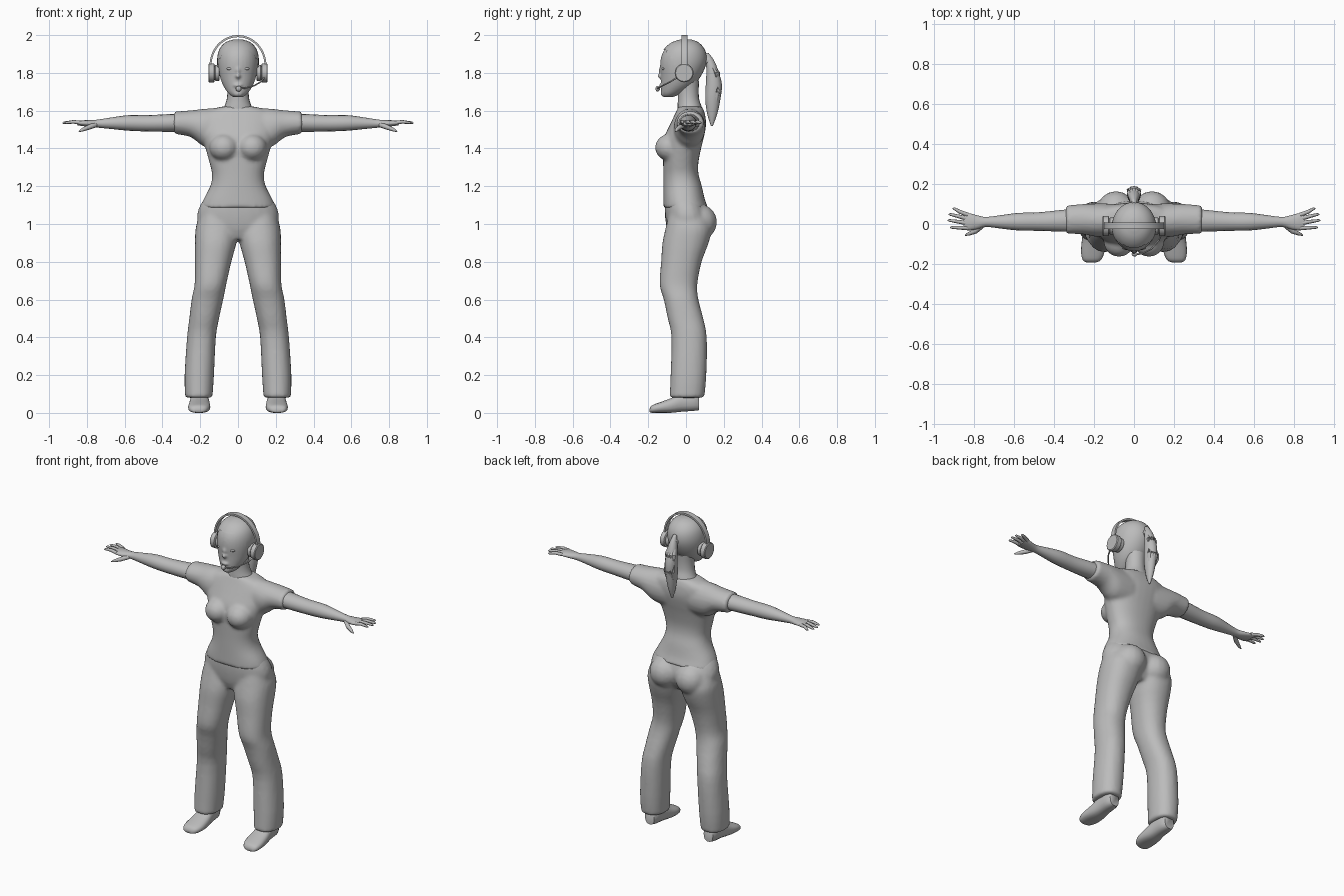
import bpy, bmesh, math
from mathutils import Vector, Matrix

grey = bpy.data.materials.new("soft_grey")
grey.diffuse_color = (0.5, 0.5, 0.5, 1)


def skin(bm, rings):
    """Bridge closed point rings into a capped tube."""
    rows = [[bm.verts.new(p) for p in ring] for ring in rings]
    n = len(rows[0])
    for a, b in zip(rows, rows[1:]):
        for i in range(n):
            bm.faces.new((a[i], a[(i + 1) % n], b[(i + 1) % n], b[i]))
    bm.faces.new(rows[0][::-1])
    bm.faces.new(rows[-1])


def smooth_rows(rows, steps):
    """Catmull-Rom interpolation of section tables."""
    out = []
    for i in range(len(rows) - 1):
        p = [rows[max(0, min(len(rows) - 1, i + k))] for k in (-1, 0, 1, 2)]
        for s in range(steps):
            t = s / steps
            out.append([b + 0.5 * t * (c - a + t * (2*a - 5*b + 4*c - d + t * (3*(b - c) + d - a)))
                        for a, b, c, d in zip(*p)])
    return out + [rows[-1]]


def loft(bm, axis, rows, sides=24, steps=3, mirror=False, power=1.0):
    """Rows are (position, low, high, low, high) oval sections along an axis."""
    for sx in ((1, -1) if mirror else (1,)):
        rings = []
        for t, a0, a1, b0, b1 in smooth_rows(rows, steps):
            ring = []
            for i in range(sides):
                ang = math.tau * i / sides
                c, s = math.cos(ang), math.sin(ang)
                a = (a0 + a1) / 2 + (a1 - a0) / 2 * math.copysign(abs(c) ** power, c)
                b = (b0 + b1) / 2 + (b1 - b0) / 2 * math.copysign(abs(s) ** power, s)
                x, y, z = {"x": (t, a, b), "y": (a, t, b), "z": (a, b, t)}[axis]
                ring.append((x * sx, y, z))
            rings.append(ring)
        skin(bm, rings)


def tube(bm, path, radii, sides=8, mirror=False):
    """Tapered tube through points."""
    pts = [Vector(p) for p in path]
    for sx in ((1, -1) if mirror else (1,)):
        rings = []
        for i, p in enumerate(pts):
            d = pts[min(i + 1, len(pts) - 1)] - pts[max(i - 1, 0)]
            q = d.to_track_quat("Z", "Y")
            ring = [p + q @ Vector((math.cos(a), math.sin(a), 0)) * radii[i]
                    for a in (math.tau * k / sides for k in range(sides))]
            rings.append([(v.x * sx, v.y, v.z) for v in ring])
        skin(bm, rings)


def blob(bm, centre, size, mirror=False):
    for sx in ((1, -1) if mirror else (1,)):
        m = Matrix.Translation((centre[0] * sx, *centre[1:])) @ Matrix.Diagonal((*size, 1))
        bmesh.ops.create_uvsphere(bm, u_segments=16, v_segments=10, radius=1, matrix=m)


def finish(bm, name, voxel=0, rounds=5, angle=50):
    bmesh.ops.recalc_face_normals(bm, faces=bm.faces)
    me = bpy.data.meshes.new(name)
    bm.to_mesh(me)
    bm.free()
    me.materials.append(grey)
    ob = bpy.data.objects.new(name, me)
    bpy.context.collection.objects.link(ob)
    bpy.ops.object.select_all(action="DESELECT")
    ob.select_set(True)
    bpy.context.view_layer.objects.active = ob
    bpy.ops.object.shade_smooth_by_angle(angle=math.radians(angle))
    if voxel:  # fuse overlapping forms into one soft surface
        r = ob.modifiers.new("fuse", "REMESH")
        r.mode, r.voxel_size, r.use_smooth_shade = "VOXEL", voxel, True
        s = ob.modifiers.new("soften", "SMOOTH")
        s.factor, s.iterations = 0.5, rounds
    return ob


# Trousers: pelvis, seat and two flared legs
bm = bmesh.new()
loft(bm, "z", [(0.92, -.10, .10, -.08, .08), (0.97, -.19, .19, -.10, .11), (1.03, -.218, .218, -.11, .125),
               (1.09, -.205, .205, -.113, .11), (1.14, -.175, .175, -.108, .085)], power=.9)
loft(bm, "z", [(0.08, .135, .28, -.087, .097), (0.2, .127, .283, -.082, .108), (0.4, .117, .27, -.077, .110),
               (0.5, .10, .258, -.097, .092), (0.6, .078, .246, -.118, .066), (0.68, .062, .23, -.14, .06),
               (0.8, .035, .228, -.132, .083), (0.9, .008, .228, -.125, .12), (0.98, .0, .224, -.108, .135),
               (1.06, .02, .20, -.09, .10)], mirror=True, power=.9)
blob(bm, (.09, .07, 1.01), (.095, .095, .095), True)
finish(bm, "trousers", .011)

# Shirt: torso, bust and short sleeves
bm = bmesh.new()
loft(bm, "z", [(1.085, -.20, .20, -.12, .118), (1.13, -.183, .183, -.12, .10), (1.2, -.147, .147, -.12, .084),
               (1.26, -.137, .137, -.12, .067), (1.32, -.15, .15, -.121, .065), (1.4, -.172, .172, -.122, .08),
               (1.46, -.188, .188, -.115, .095), (1.52, -.20, .20, -.088, .106), (1.57, -.20, .20, -.064, .103),
               (1.6, -.165, .165, -.05, .095), (1.622, -.085, .085, -.04, .085)], sides=32, power=.88)
blob(bm, (.075, -.085, 1.405), (.078, .08, .072), True)
loft(bm, "x", [(.08, -.06, .10, 1.40, 1.618), (.18, -.065, .103, 1.41, 1.61), (.25, -.052, .10, 1.46, 1.602),
               (.34, -.049, .093, 1.477, 1.595)], mirror=True)
finish(bm, "shirt", .011, 4)

# Bare arms, palms and fingers
bm = bmesh.new()
loft(bm, "x", [(.28, -.04, .078, 1.49, 1.585), (.36, -.038, .07, 1.488, 1.582), (.48, -.034, .058, 1.49, 1.576),
               (.58, -.032, .055, 1.494, 1.576), (.67, -.022, .043, 1.503, 1.564), (.74, -.014, .035, 1.51, 1.553),
               (.78, -.025, .043, 1.513, 1.55), (.82, -.032, .053, 1.518, 1.549), (.85, -.028, .054, 1.523, 1.545)],
     sides=16, mirror=True)
for y0, y1, tip in ((.046, .077, .905), (.026, .048, .925), (.003, .018, .93), (-.02, -.017, .918)):
    tube(bm, [(.83, y0, 1.535), (.87, (y0 + y1) / 2, 1.541), (tip - .008, y1, 1.536), (tip, y1, 1.534)],
         [.011, .0095, .0065, .002], mirror=True)
tube(bm, [(.755, -.005, 1.525), (.79, -.035, 1.512), (.825, -.05, 1.498), (.843, -.056, 1.49)],
     [.014, .013, .009, .003], mirror=True)
finish(bm, "arms", angle=80)

# Shoes
bm = bmesh.new()
loft(bm, "y", [(-.192, .19, .235, .004, .022), (-.18, .165, .255, 0, .04), (-.14, .148, .264, 0, .056),
               (-.08, .148, .26, 0, .078), (-.02, .155, .252, .006, .11), (.04, .16, .248, .01, .115),
               (.07, .172, .236, .014, .10)], sides=18, mirror=True, power=.8)
finish(bm, "shoes", angle=60)

# Neck
bm = bmesh.new()
loft(bm, "z", [(1.58, -.10, .10, -.045, .09), (1.62, -.074, .074, -.045, .083), (1.66, -.06, .06, -.043, .07),
               (1.71, -.056, .056, -.045, .067), (1.76, -.06, .06, -.05, .07)], sides=20)
finish(bm, "neck", angle=80)

# Head with nose, brow, lips and eye sockets
skull = [(1.672, -.025, .025, -.118, -.07), (1.69, -.05, .05, -.13, -.025), (1.73, -.077, .077, -.132, .035),
         (1.78, -.096, .096, -.133, .075), (1.84, -.106, .106, -.137, .102), (1.89, -.104, .104, -.13, .105),
         (1.93, -.09, .09, -.108, .09), (1.96, -.06, .06, -.07, .06), (1.974, -.018, .018, -.025, .022)]
bm = bmesh.new()
loft(bm, "z", skull, sides=32)
tube(bm, [(0, -.128, 1.84), (0, -.137, 1.81), (0, -.143, 1.785), (0, -.13, 1.772)], [.006, .011, .014, .008])
blob(bm, (0, -.13, 1.733), (.026, .014, .009))
blob(bm, (0, -.12, 1.69), (.025, .014, .016))
finish(bm, "head", .007, 3)
bm = bmesh.new()
blob(bm, (.041, -.117, 1.822), (.019, .012, .008), True)
finish(bm, "eyes", angle=80)

# Hair cap cut along a sloping hairline
bm = bmesh.new()
loft(bm, "z", [(z + .003, a - .004, b + .004, c - .003, d + .004) for z, a, b, c, d in skull], sides=32)
low = [f for f in bm.faces
       if f.calc_center_median().z < max(1.74, 1.905 - 1.1 * (f.calc_center_median().y + .10))]
bmesh.ops.delete(bm, geom=low, context="FACES")
finish(bm, "hair_cap", angle=80)

# Ponytail: main lock with a few thin strands
bm = bmesh.new()
loft(bm, "z", [(1.52, -.006, .006, .132, .142), (1.58, -.02, .02, .113, .165), (1.66, -.032, .032, .102, .182),
               (1.74, -.035, .035, .105, .19), (1.82, -.03, .03, .108, .168), (1.87, -.02, .02, .10, .146),
               (1.905, -.010, .010, .098, .12)], sides=12)
for k in range(-2, 3):
    tube(bm, [(.004 * k, .11, 1.89), (.012 * k, .17 - .003 * k * k, 1.80), (.013 * k, .18 - .003 * k * k, 1.70),
              (.006 * k, .145, 1.55 + .012 * abs(k))], [.006, .011, .011, .002], sides=6)
tube(bm, [(0, .085, 1.865), (0, .125, 1.865)], [.022, .022], sides=12)
finish(bm, "ponytail", angle=60)

# Headset band
bm = bmesh.new()
rings = []
for i in range(33):
    a = math.pi * i / 32
    rings.append([(r * math.cos(a) * .94, y, 1.84 + r * math.sin(a))
                  for r, y in ((.16, -.025), (.16, .008), (.149, .008), (.149, -.025))])
skin(bm, rings)
finish(bm, "headset_band", angle=35)

# Ear cups and pads
bm = bmesh.new()
for x0, x1, r in ((.098, .124, .042), (.124, .157, .05)):
    tube(bm, [(x0, -.01, 1.8), (x0 + .003, -.01, 1.8), (x1 - .004, -.01, 1.8), (x1, -.01, 1.8)],
         [r * .9, r, r, r * .9], sides=24, mirror=True)
finish(bm, "ear_cups", angle=35)

# Microphone boom and tip
bm = bmesh.new()
tube(bm, [(.14, -.04, 1.78), (.125, -.08, 1.755), (.085, -.125, 1.732), (.04, -.148, 1.72), (.005, -.152, 1.716)],
     [.005, .004, .004, .004, .004])
blob(bm, (.003, -.15, 1.716), (.015, .012, .015))
finish(bm, "microphone", angle=60)
